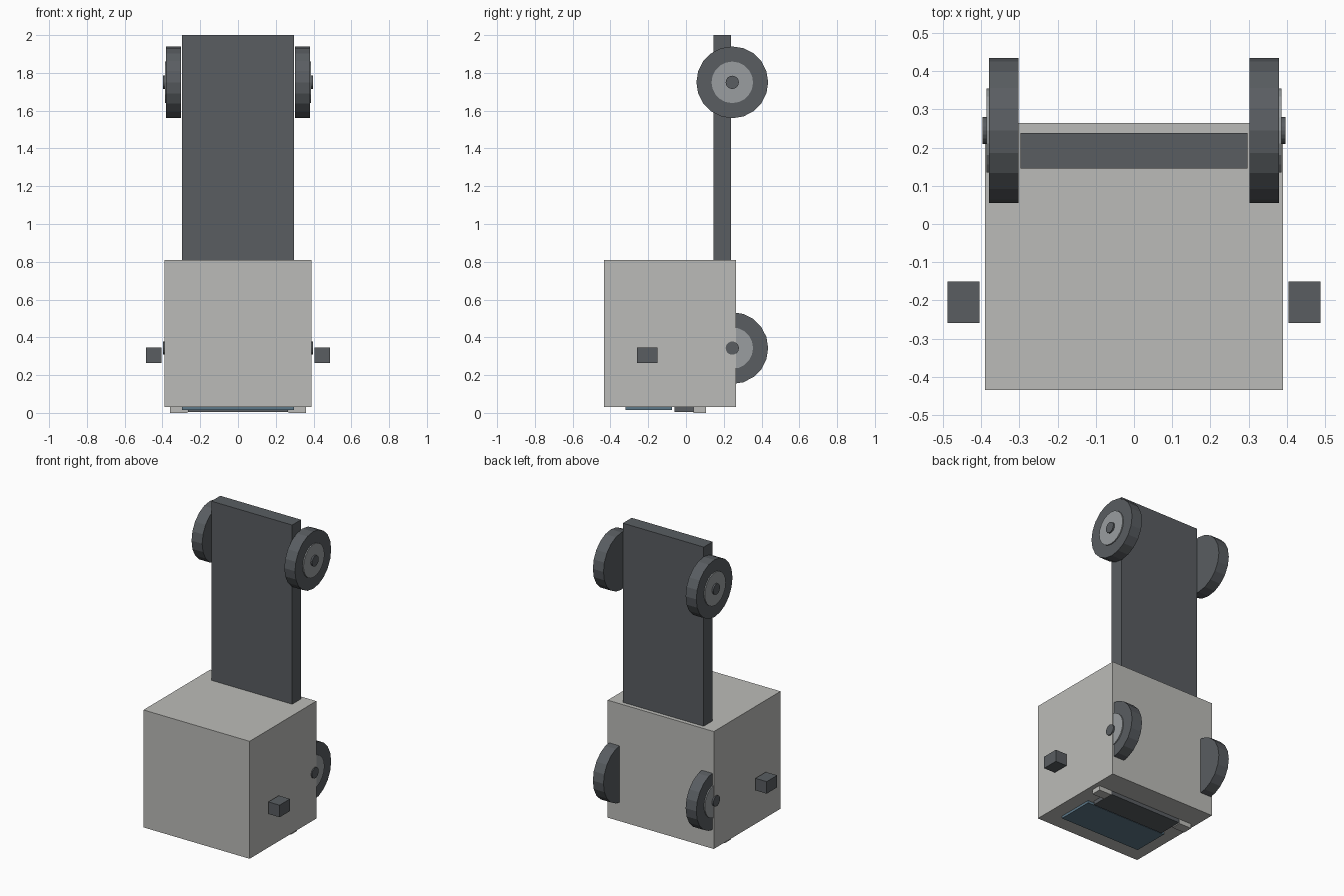
import bpy
import math

cube = bpy.data.objects.get("Cube")
if cube:
    bpy.data.objects.remove(cube, do_unlink=True)


def material(name, rgb):
    mat = bpy.data.materials.new(name)
    mat.use_nodes = True
    mat.diffuse_color = (*rgb, 1)
    mat.node_tree.nodes["Principled BSDF"].inputs["Base Color"].default_value = (*rgb, 1)
    return mat


light_grey = material("light grey", (0.50, 0.50, 0.48))
charcoal = material("charcoal", (0.10, 0.11, 0.12))
silver = material("silver", (0.32, 0.34, 0.35))
blue_glass = material("slate blue", (0.11, 0.19, 0.25))


def finish(obj, name, mat):
    obj.name = name
    obj.data.materials.append(mat)


def box(name, low, high, mat):
    """Box between two opposite corners."""
    bpy.ops.mesh.primitive_cube_add(size=1, location=[(a + b) / 2 for a, b in zip(low, high)])
    obj = bpy.context.object
    obj.scale = [b - a for a, b in zip(low, high)]
    bpy.ops.object.transform_apply(location=False, rotation=False, scale=True)
    finish(obj, name, mat)


def disc(name, x0, x1, y, z, radius, mat):
    """Cylinder lying along x."""
    bpy.ops.mesh.primitive_cylinder_add(
        vertices=20, radius=radius, depth=abs(x1 - x0),
        location=((x0 + x1) / 2, y, z), rotation=(0, math.pi / 2, 0))
    finish(bpy.context.object, name, mat)


# Body and tall back panel
box("body", (-0.39, -0.435, 0.03), (0.39, 0.265, 0.81), light_grey)
box("back_panel", (-0.297, 0.145, 0.1), (0.297, 0.238, 2.0), charcoal)

# Plates underneath
box("blue_plate", (-0.297, -0.32, 0.014), (0.297, -0.075, 0.031), blue_glass)
box("dark_plate", (-0.265, -0.06, 0.005), (0.265, 0.105, 0.031), charcoal)

# Mirrored parts: wheels, side pegs and bottom tabs
for side, s in (("left", 1), ("right", -1)):
    for level, z in (("upper", 1.75), ("lower", 0.343)):
        label = f"{level}_{side}"
        disc(label + "_wheel", s * 0.302, s * 0.38, 0.245, z, 0.19, charcoal)
        disc(label + "_hub", s * 0.32, s * 0.387, 0.245, z, 0.11, silver)
        disc(label + "_axle", s * 0.32, s * 0.397, 0.245, z, 0.035, charcoal)
    xs = sorted((s * 0.405, s * 0.488))
    box(side + "_peg", (xs[0], -0.26, 0.265), (xs[1], -0.15, 0.345), charcoal)
    xs = sorted((s * 0.267, s * 0.36))
    box(side + "_tab", (xs[0], 0.04, 0.0), (xs[1], 0.106, 0.031), light_grey)
